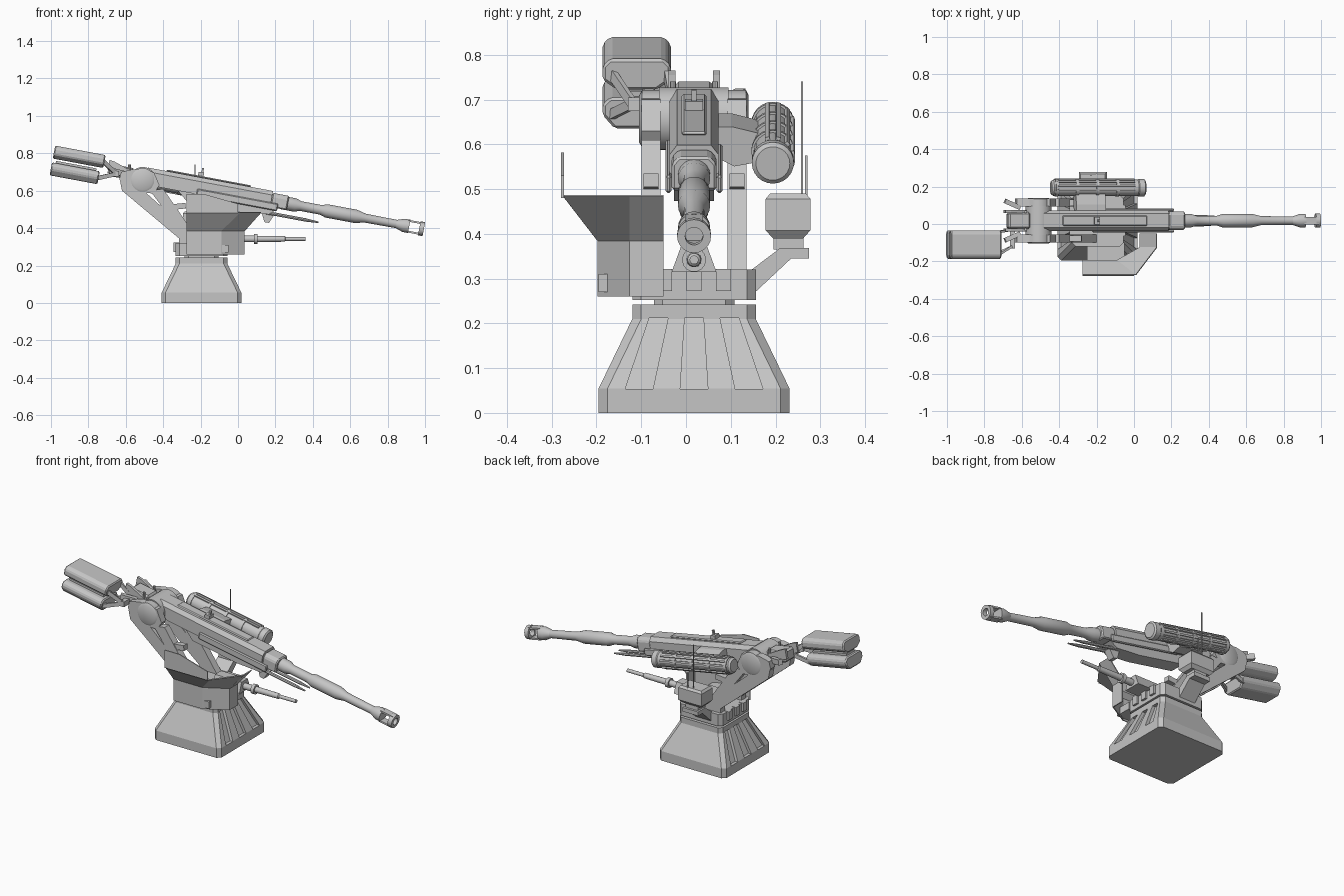
import bpy, bmesh, math
from mathutils import Matrix, Vector

grey = bpy.data.materials.new("metal_grey")
grey.diffuse_color = (0.56, 0.56, 0.56, 1)
CY = 0.018                                   # centre plane of the turret
GUN = Matrix.Translation((-0.51, CY, 0.676)) @ Matrix.Rotation(math.radians(10.6), 4, 'Y')


def finish(name, bm, mat=None, bevel=0, smooth=False):
    if mat is not None:
        bm.transform(mat)
    bmesh.ops.recalc_face_normals(bm, faces=bm.faces)
    me = bpy.data.meshes.new(name)
    bm.to_mesh(me)
    bm.free()
    me.materials.append(grey)
    ob = bpy.data.objects.new(name, me)
    bpy.context.collection.objects.link(ob)
    if bevel:
        b = ob.modifiers.new("bevel", 'BEVEL')
        b.width, b.segments = bevel, 1
    if smooth:
        bpy.ops.object.select_all(action='DESELECT')
        bpy.context.view_layer.objects.active = ob
        ob.select_set(True)
        bpy.ops.object.shade_smooth_by_angle(angle=math.radians(35))
    return ob


def loft(name, rings, mat=None, closed=True, caps=True, **kw):
    """Skin a list of equal-length point rings."""
    bm = bmesh.new()
    vs = [[bm.verts.new(p) for p in r] for r in rings]
    n = len(vs[0])
    for a, b in zip(vs, vs[1:]):
        for i in range(n if closed else n - 1):
            j = (i + 1) % n
            bm.faces.new((a[i], a[j], b[j], b[i]))
    if closed and caps:
        bm.faces.new(vs[0])
        bm.faces.new(vs[-1])
    return finish(name, bm, mat, **kw)


def box(name, x, y, z, mat=None, bevel=0):
    ring = lambda h: [(x[0], y[0], h), (x[1], y[0], h), (x[1], y[1], h), (x[0], y[1], h)]
    return loft(name, [ring(z[0]), ring(z[1])], mat, bevel=bevel)


def prism(name, pts, axis, lo, hi, mat=None, bevel=0):
    """Extrude a flat outline along x or y."""
    put = {'x': lambda p, d: (d, p[0], p[1]), 'y': lambda p, d: (p[0], d, p[1])}[axis]
    return loft(name, [[put(p, d) for p in pts] for d in (lo, hi)], mat, bevel=bevel)


def lathe(name, prof, mat=None, y=0, z=0, n=20, caps=True):
    """Turn an (x, radius) profile around the x direction."""
    rings = [[(s, y + r * math.cos(k * math.tau / n), z + r * math.sin(k * math.tau / n))
              for k in range(n)] for s, r in prof]
    return loft(name, rings, mat, caps=caps, smooth=True)


def beam(name, a, b, w, h):
    """Square bar between two points."""
    a, b = Vector(a), Vector(b)
    q = (b - a).to_track_quat('X', 'Z').to_matrix().to_4x4()
    return box(name, (0, (b - a).length), (-w / 2, w / 2), (-h / 2, h / 2), Matrix.Translation(a) @ q)


def square(h, z, c=0.02):
    x0, y0 = -0.195, CY
    pts = [(h, -h + c), (h, h - c), (h - c, h), (-h + c, h),
           (-h, h - c), (-h, -h + c), (-h + c, -h), (h - c, -h)]
    return [(x0 + x, y0 + y, z) for x, y in pts]


# Pedestal with tapered grooves on two opposite sides
base = loft("pedestal", [square(0.213, 0), square(0.213, 0.055), square(0.138, 0.21), square(0.138, 0.242)])
for side in (1, -1):
    for k in (-1, 0, 1):
        rings = []
        for z, c, w, h in ((0.053, 0.123, 0.031, 0.214), (0.212, 0.079, 0.021, 0.137)):
            rings.append([(-0.195 + side * (h + d), CY + k * c + e * w, z)
                          for d, e in ((-0.018, -1), (-0.018, 1), (0.03, 1), (0.03, -1))])
        cut = loft("groove_cutter", rings)
        cut.hide_render = True
        cut.hide_set(True)
        m = base.modifiers.new("groove", 'BOOLEAN')
        m.operation, m.solver, m.object = 'DIFFERENCE', 'EXACT', cut

# Turntable and the ribs around it
loft("neck", [square(0.09, 0.235), square(0.09, 0.26)])
loft("turntable", [square(0.138, 0.252), square(0.138, 0.27), square(0.138, 0.32)])
for side in (1, -1):
    for y in (-0.048, 0.018, 0.084):
        box("turntable_rib", sorted((-0.195 + side * 0.12, -0.195 + side * 0.15)),
            (y - 0.017, y + 0.017), (0.272, 0.322))

# Flared gunner shield, an open bent sheet, and its raised side plate
low = [(-0.275, -0.195), (-0.09, -0.195), (0.033, -0.125), (0.033, -0.05)]
top = [(-0.275, -0.272), (0.01, -0.272), (0.122, -0.125), (0.122, -0.05)]
shield = loft("shield", [[(x, y, z) for x, y in p] for p, z in ((low, 0.26), (low, 0.385), (top, 0.485))],
              closed=False)
sol = shield.modifiers.new("thickness", 'SOLIDIFY')
sol.thickness, sol.offset = 0.006, 0
prism("shield_side_plate", [(-0.275, 0.48), (-0.275, 0.582), (-0.18, 0.582), (0.0, 0.53), (0.0, 0.48)],
      'y', -0.279, -0.273)
box("shield_bracket", (-0.25, -0.05), (-0.195, -0.1), (0.27, 0.31))

# Pair of truss arms
for y in (-0.078, 0.114):
    w = 0.042
    prism("arm_head", [(-0.635, 0.66), (-0.625, 0.70), (-0.56, 0.715), (-0.45, 0.70), (-0.42, 0.63),
                       (-0.45, 0.585), (-0.58, 0.595)], 'y', y - w / 2, y + w / 2)
    prism("arm_rear_beam", [(-0.63, 0.65), (-0.62, 0.60), (-0.315, 0.345), (-0.315, 0.26),
                            (-0.22, 0.26), (-0.22, 0.345), (-0.56, 0.65)], 'y', y - w / 2, y + w / 2)
    prism("arm_front_beam", [(-0.47, 0.60), (-0.40, 0.61), (-0.20, 0.32), (-0.26, 0.32)],
          'y', y - w / 2, y + w / 2)
    beam("arm_cross_brace", (-0.47, y, 0.50), (-0.28, y, 0.52), w * 0.8, 0.03)
    beam("arm_lower_brace", (-0.40, y, 0.43), (-0.33, y, 0.52), w * 0.8, 0.03)

# Pivot drum between the arms
turn = Matrix.Translation((-0.51, 0, 0.657)) @ Matrix.Rotation(math.pi / 2, 4, 'Z')
lathe("pivot_drum", [(-0.105, 0.052), (-0.098, 0.064), (-0.06, 0.064), (-0.06, 0.07), (0.095, 0.07),
                     (0.095, 0.064), (0.134, 0.064), (0.14, 0.052)], turn, n=28)

# Gun receiver
prism("receiver", [(-0.055, -0.04), (-0.055, 0.03), (-0.038, 0.052), (0.038, 0.052), (0.055, 0.03),
                   (0.055, -0.04)], 'x', 0.02, 0.70, GUN)
box("receiver_top_cover", (0.12, 0.58), (-0.028, 0.028), (0.05, 0.06), GUN, bevel=0.006)
prism("receiver_nose", [(-0.05, -0.035), (-0.05, 0.025), (-0.035, 0.042), (0.035, 0.042), (0.05, 0.025),
                        (0.05, -0.035)], 'x', 0.70, 0.79, GUN, bevel=0.006)
for e in (-1, 1):
    box("receiver_side_rail", (0.3, 0.74), sorted((e * 0.05, e * 0.064)), (-0.05, -0.01), GUN, bevel=0.005)
    lathe("recoil_rod", [(0.5, 0.009), (0.9, 0.009), (0.97, 0.004)], GUN, y=e * 0.022, z=-0.068, n=8)
prism("receiver_tray", [(0.2, -0.04), (0.74, -0.04), (0.70, -0.075), (0.55, -0.09), (0.26, -0.09)],
      'y', -0.045, 0.045, GUN)
prism("tray_bracket", [(0.66, -0.07), (0.73, -0.07), (0.71, -0.12), (0.685, -0.12)], 'y', -0.02, 0.02, GUN)
box("sight_post", (0.29, 0.32), (-0.02, 0.02), (0.05, 0.08), GUN)
box("sight_blade", (0.305, 0.315), (-0.006, 0.006), (0.08, 0.105), GUN)

# Barrel and open muzzle brake
lathe("barrel", [(0.76, 0.036), (0.83, 0.036), (0.86, 0.026), (0.97, 0.026), (1.0, 0.036), (1.16, 0.036),
                 (1.21, 0.024), (1.39, 0.022)], GUN)
lathe("brake_collar", [(1.38, 0.022), (1.42, 0.036), (1.45, 0.036), (1.45, 0.012)], GUN)
for e in (-1, 1):
    box("brake_bar", (1.44, 1.52), (-0.02, 0.02), sorted((e * 0.024, e * 0.034)), GUN)
lathe("brake_ring", [(1.505, 0.02), (1.505, 0.038), (1.53, 0.038), (1.53, 0.02), (1.505, 0.02)], GUN, caps=False)

# Side tube with bands, long ribs and mounting bracket
ty, tz, tr = 0.176, -0.012, 0.043
lathe("side_tube", [(0.07, 0.034), (0.08, tr), (0.54, tr), (0.545, 0.047), (0.575, 0.047), (0.582, 0.038)],
      GUN, y=ty, z=tz, n=24)
for s in (0.09, 0.2, 0.31, 0.42):
    lathe("tube_band", [(s, tr), (s, 0.048), (s + 0.016, 0.048), (s + 0.016, tr)], GUN, y=ty, z=tz, n=24)
for k in range(7):
    rot = Matrix.Translation((0, ty, tz)) @ Matrix.Rotation(math.radians(-75 + 30 * k), 4, 'X')
    box("tube_rib", (0.1, 0.52), (tr - 0.004, 0.05), (-0.005, 0.005), GUN @ rot)
prism("tube_bracket", [(0.05, -0.04), (0.05, 0.03), (0.085, 0.03), (0.145, 0.015), (0.145, -0.05), (0.09, -0.06)],
      'x', 0.2, 0.36, GUN)

# Small lower gun and its mount
prism("lower_gun_mount", [(CY - 0.05, 0.315), (CY - 0.028, 0.375), (CY + 0.028, 0.375), (CY + 0.05, 0.315)],
      'x', -0.14, 0.03)
lathe("lower_gun", [(-0.02, 0.018), (0.085, 0.018), (0.085, 0.027), (0.105, 0.027), (0.105, 0.017), (0.25, 0.015),
                    (0.255, 0.010), (0.36, 0.010)], y=CY, z=0.342, n=14)

# Radio box on a bent arm with two aerials
prism("radio_arm", [(0.14, 0.255), (0.155, 0.27), (0.235, 0.345), (0.275, 0.345), (0.275, 0.368),
                    (0.21, 0.368), (0.14, 0.315)], 'x', -0.27, -0.17)
box("radio_neck", (-0.26, -0.18), (0.195, 0.262), (0.365, 0.405))
r = lambda a, b, z: [(-0.22 + a * i, 0.228 + b * j, z) for i, j in ((-1, -1), (1, -1), (1, 1), (-1, 1))]
loft("radio_box", [r(0.06, 0.034, 0.39), r(0.075, 0.05, 0.408), r(0.075, 0.05, 0.478), r(0.065, 0.04, 0.49)])
box("tall_aerial", (-0.232, -0.228), (0.257, 0.261), (0.48, 0.74))
box("short_aerial", (-0.202, -0.197), (0.266, 0.271), (0.48, 0.575))

# Rear equipment head with fins and pegs
box("rear_block", (-0.17, -0.05), (-0.045, 0.045), (-0.03, 0.035), GUN, bevel=0.01)
for e in (-1, 1):
    prism("rear_fin", [(-0.19, 0.0), (-0.19, 0.055), (-0.16, 0.05), (-0.07, 0.02), (-0.07, -0.02)],
          'y', e * 0.05 - 0.008, e * 0.05 + 0.008, GUN)
    beam("rear_fin_strut", (-0.61, CY + e * 0.07, 0.69), (-0.69, CY + e * 0.105, 0.71), 0.025, 0.03)
    lathe("head_peg", [(0.71, 0.007), (0.74, 0.007)],
          Matrix.Translation((-0.58, CY + e * 0.047, 0)) @ Matrix.Rotation(-math.pi / 2, 4, 'Y'), n=8)

# Pair of rear panels, hung to one side on struts
PY = -0.128
prism("upper_panel", [(PY - 0.076, 0.018), (PY - 0.076, 0.05), (PY - 0.06, 0.066), (PY + 0.06, 0.066),
                      (PY + 0.076, 0.05), (PY + 0.076, 0.018), (PY + 0.045, -0.004), (PY - 0.045, -0.004)],
      'x', -0.49, -0.215, GUN @ Matrix.Translation((0, 0, 0.01)), bevel=0.006)
prism("lower_panel", [(PY - 0.076, -0.07), (PY - 0.076, -0.045), (PY - 0.06, -0.03), (PY + 0.06, -0.03),
                      (PY + 0.076, -0.045), (PY + 0.076, -0.07), (PY + 0.05, -0.1), (PY - 0.05, -0.1)],
      'x', -0.49, -0.23, GUN @ Matrix.Translation((0, 0, 0.015)), bevel=0.006)
box("lower_panel_ridge", (-0.47, -0.25), (PY - 0.035, PY + 0.035), (-0.02, -0.003), GUN)
for y in (-0.17, -0.045):
    beam("upper_strut", (-0.73, y, 0.765), (-0.65, y * 0.7, 0.69), 0.012, 0.022)
    beam("lower_strut", (-0.76, y, 0.665), (-0.65, y * 0.7, 0.69), 0.012, 0.022)
beam("strut_crossbar", (-0.65, -0.13, 0.69), (-0.65, 0.03, 0.69), 0.025, 0.03)
